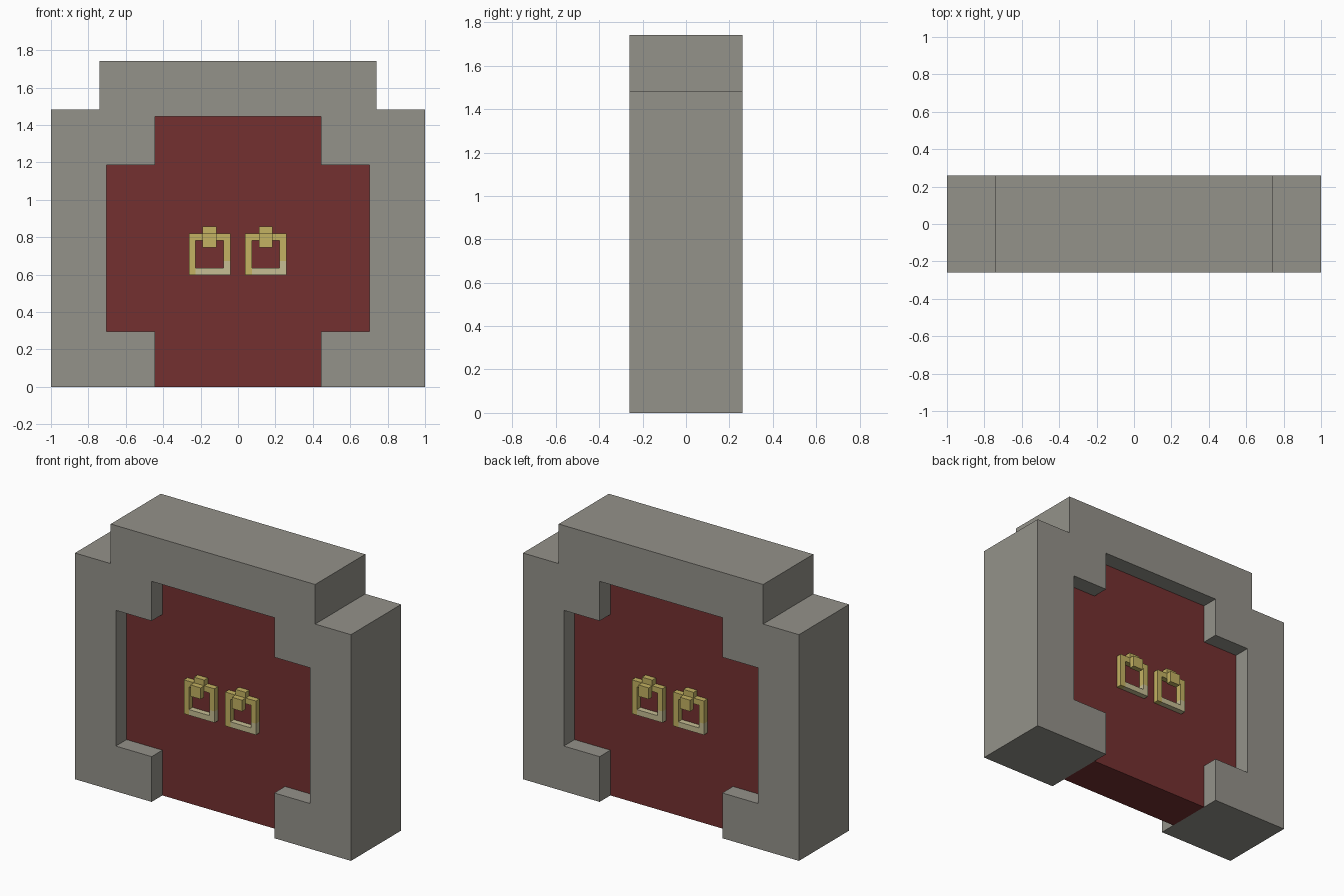
import bpy, bmesh, math
from mathutils import Matrix

if "Cube" in bpy.data.objects:
    bpy.data.objects.remove(bpy.data.objects["Cube"])

U = 2 / 54  # block unit


def material(name, rgb):
    m = bpy.data.materials.new(name)
    lin = [((c / 255 + 0.055) / 1.055) ** 2.4 for c in rgb]
    m.diffuse_color = (*lin, 1)
    m.use_nodes = True
    m.node_tree.nodes["Principled BSDF"].inputs["Base Color"].default_value = m.diffuse_color
    return m


stone = material("grey stone", (148, 146, 138))
red = material("dark red", (116, 48, 48))
gold = material("gold", (196, 178, 98))
pale = material("pale gold", (198, 190, 148))


def finish(name, bm, mats):
    bmesh.ops.recalc_face_normals(bm, faces=bm.faces)
    me = bpy.data.meshes.new(name)
    bm.to_mesh(me)
    bm.free()
    for m in mats:
        me.materials.append(m)
    ob = bpy.data.objects.new(name, me)
    bpy.context.collection.objects.link(ob)
    return ob


def slab(name, outline, half, mat):
    """Extrude an x-z outline (in units) through y = -half..half."""
    bm = bmesh.new()
    face = bm.faces.new([bm.verts.new((x * U, -half * U, z * U)) for x, z in outline])
    ext = bmesh.ops.extrude_face_region(bm, geom=[face])
    bmesh.ops.translate(bm, vec=(0, 2 * half * U, 0),
                        verts=[g for g in ext["geom"] if isinstance(g, bmesh.types.BMVert)])
    return finish(name, bm, [mat])


def mirrored(half):
    return half + [(-x, z) for x, z in reversed(half)]


# Stepped opening and stepped outer outline
opening = [(12, 0), (12, 8), (19, 8), (19, 32), (12, 32), (12, 39)]
outer = [(27, 0), (27, 40), (20, 40), (20, 47)]
slab("stone_frame", mirrored(outer) + mirrored(opening)[::-1], 7, stone)
slab("door", mirrored(opening), 4, red)


def box(bm, x, y, z, index=0):
    """Box between (lo, hi) pairs given in units."""
    r = bmesh.ops.create_cube(bm, size=1)
    for v in r["verts"]:
        v.co = [p[0] + (p[1] - p[0]) * (c + 0.5) for p, c in zip((x, y, z), v.co)]
        v.co *= U
    for f in {f for v in r["verts"] for f in v.link_faces}:
        f.material_index = index


def knocker(name, cx, turn):
    # Square ring, paler towards its lower right corner
    ring = bmesh.new()
    y = (-5, -4)
    box(ring, (-3, -2), y, (0, 6))
    box(ring, (-2, 2), y, (5, 6))
    box(ring, (2, 3), y, (2, 6))
    box(ring, (2, 3), y, (0, 2), 1)
    box(ring, (-2, 2), y, (0, 1), 1)
    # Mount above the ring with a clasp in front of it
    mount = bmesh.new()
    box(mount, (-1, 1), (-5, -4), (5, 7))
    box(mount, (-1, 1), (-6, -5), (4, 6))
    for part, bm in (("ring", ring), ("mount", mount)):
        ob = finish(f"{name}_{part}", bm, [gold, pale])
        ob.data.transform(Matrix.Rotation(turn, 4, "Z") @ Matrix.Translation((cx, 0, 0.598)))


# Two knockers on each face of the door
for side, turn in (("front", 0), ("back", math.pi)):
    for hand, cx in (("left", -0.152), ("right", 0.148)):
        knocker(f"{side}_{hand}_knocker", cx, turn)
